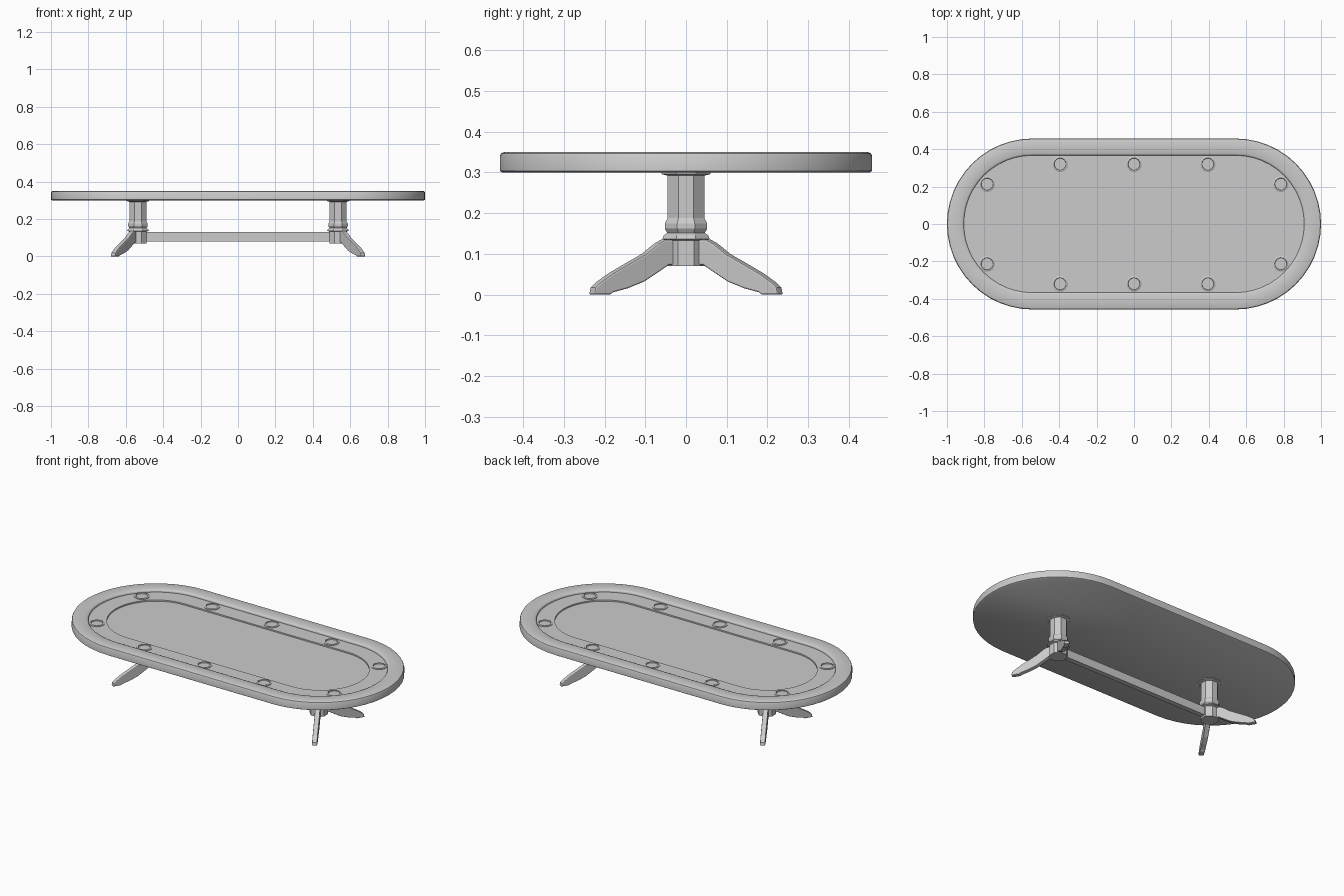
import bpy, bmesh, math
from mathutils import Vector, Matrix

cube = bpy.data.objects.get("Cube")
if cube:
    bpy.data.objects.remove(cube)

grey = bpy.data.materials.new("plain grey")
grey.use_nodes = True
grey.diffuse_color = (0.6, 0.6, 0.6, 1)
grey.node_tree.nodes["Principled BSDF"].inputs["Base Color"].default_value = (0.6, 0.6, 0.6, 1)

END = 0.543      # centre of each rounded table end
RADIUS = 0.457   # radius of each rounded table end
POST_X = 0.535


def finish(name, bm, smooth=None):
    bmesh.ops.recalc_face_normals(bm, faces=bm.faces)
    mesh = bpy.data.meshes.new(name)
    bm.to_mesh(mesh)
    bm.free()
    mesh.materials.append(grey)
    ob = bpy.data.objects.new(name, mesh)
    bpy.context.collection.objects.link(ob)
    if smooth:
        bpy.ops.object.select_all(action='DESELECT')
        ob.select_set(True)
        bpy.context.view_layer.objects.active = ob
        bpy.ops.object.shade_smooth_by_angle(angle=math.radians(smooth))
    return ob


def stadium(inset, z, steps=24):
    r = RADIUS - inset
    pts = []
    for side in (1, -1):
        for i in range(steps + 1):
            a = math.pi * (i / steps - 0.5)
            pts.append(Vector((side * (END + r * math.cos(a)), side * r * math.sin(a), z)))
    return pts


def ring(radius, z, sides, centre=(0, 0), turn=0.0):
    return [Vector((centre[0] + radius * math.cos(math.tau * i / sides + turn),
                    centre[1] + radius * math.sin(math.tau * i / sides + turn), z))
            for i in range(sides)]


def loft(bm, loops):
    rows = [[bm.verts.new(p) for p in loop] for loop in loops]
    n = len(rows[0])
    for a, b in zip(rows, rows[1:]):
        for i in range(n):
            j = (i + 1) % n
            bm.faces.new((a[i], a[j], b[j], b[i]))
    bm.faces.new(rows[0][::-1])
    bm.faces.new(rows[-1])


# Table top: padded rail, then the track and playing surface step down inside it
bm = bmesh.new()
section = [(0.006, 0.3), (0, 0.304), (0, 0.341), (0.003, 0.347), (0.01, 0.35),
           (0.08, 0.35), (0.087, 0.347), (0.09, 0.342), (0.09, 0.335),
           (0.19, 0.335), (0.19, 0.327)]
loft(bm, [stadium(d, z) for d, z in section])
finish("table_top", bm, 40)

# Cup holders set around the track
spots = [(x, s * 0.32) for x in (-0.395, 0, 0.395) for s in (1, -1)]
spots += [(sx * 0.785, sy * 0.213) for sx in (1, -1) for sy in (1, -1)]
for n, spot in enumerate(spots):
    bm = bmesh.new()
    cup = [(0.042, 0.33), (0.042, 0.338), (0.039, 0.34), (0.033, 0.34), (0.031, 0.336)]
    loft(bm, [ring(r, z, 24, spot) for r, z in cup])
    finish(f"cup_holder_{n + 1}", bm, 40)

# Leg outline: distance out from the post, height
LEG = [(0.03, 0.135), (0.065, 0.135), (0.085, 0.125), (0.12, 0.1), (0.17, 0.075),
       (0.215, 0.052), (0.25, 0.03), (0.264, 0.018), (0.268, 0),
       (0.222, 0), (0.212, 0.006), (0.17, 0.016), (0.125, 0.032),
       (0.085, 0.055), (0.055, 0.073), (0.03, 0.073)]

for label, side in (("left", 1), ("right", -1)):
    # Octagonal turned post with a collar and a base block
    bm = bmesh.new()
    post = [(0.047, 0.07), (0.047, 0.133), (0.058, 0.137), (0.055, 0.145), (0.046, 0.152),
            (0.052, 0.162), (0.052, 0.175), (0.045, 0.188), (0.045, 0.292),
            (0.06, 0.296), (0.06, 0.302)]
    loft(bm, [ring(r / math.cos(math.pi / 8), z, 8, (side * POST_X, 0), math.pi / 8)
              for r, z in post])
    finish(f"{label}_post", bm)

    # Two splayed feet on each post
    for end, way in (("back", 1), ("front", -1)):
        bm = bmesh.new()
        loft(bm, [[Vector((d, w, z)) for d, z in LEG] for w in (-0.014, 0.014)])
        angle = math.radians(60) * way
        if side < 0:
            angle = math.pi - angle
        bm.transform(Matrix.Translation((side * POST_X, 0, 0)) @ Matrix.Rotation(angle, 4, 'Z'))
        leg = finish(f"{label}_{end}_leg", bm)
        bevel = leg.modifiers.new("soft edges", 'BEVEL')
        bevel.width = 0.004
        bevel.segments = 2
        bevel.limit_method = 'ANGLE'
        bevel.angle_limit = math.radians(50)

# Stretcher between the posts
bm = bmesh.new()
bmesh.ops.create_cube(bm, size=1)
bm.transform(Matrix.Translation((0, 0, 0.105)) @ Matrix.Diagonal((2 * POST_X - 0.04, 0.03, 0.05, 1)))
finish("stretcher", bm)
